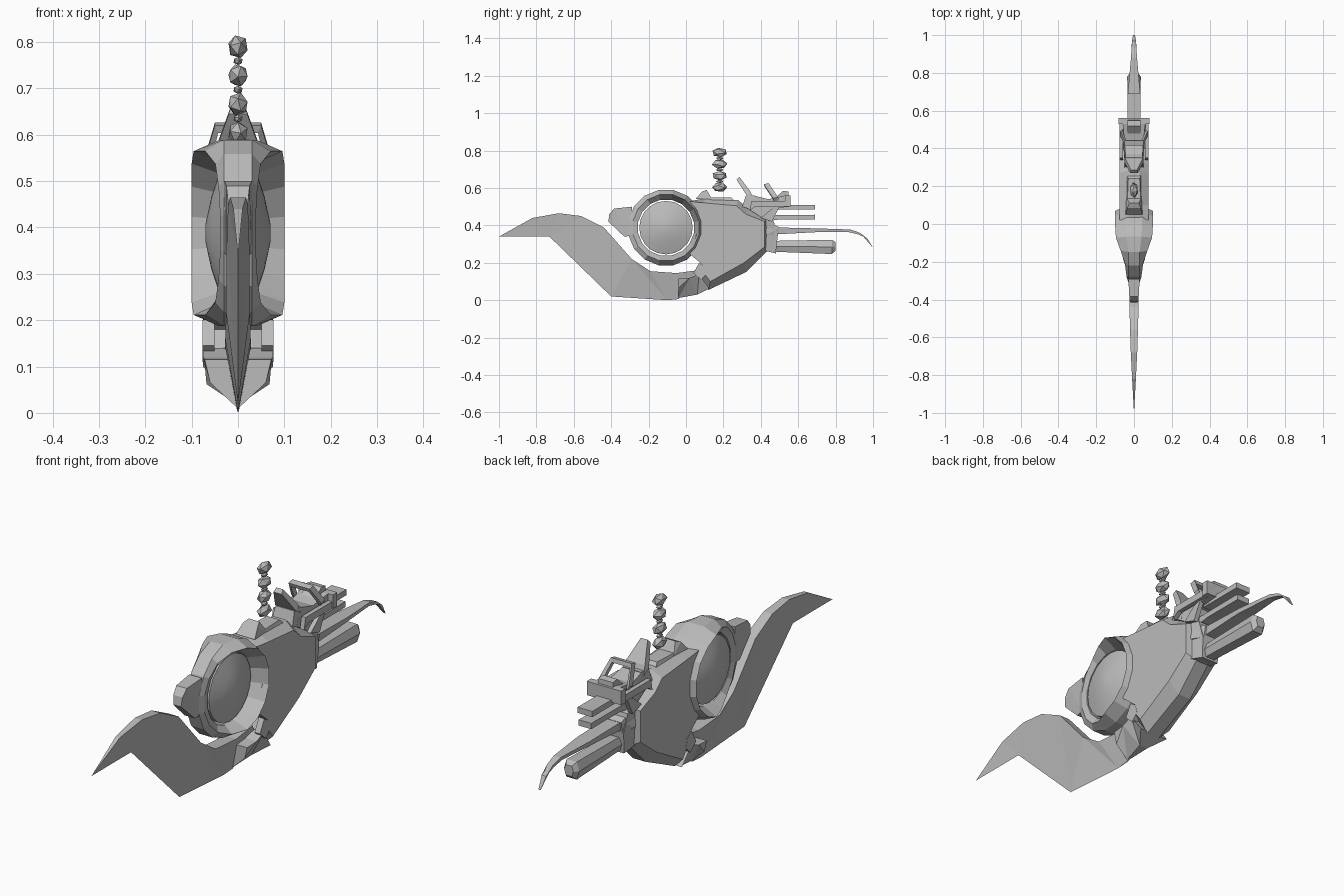
import bpy, bmesh, math
from mathutils import Vector, Matrix

grey = bpy.data.materials.new("plain grey")
grey.diffuse_color = (0.5, 0.5, 0.5, 1)


def finish(name, bm):
    bmesh.ops.remove_doubles(bm, verts=bm.verts, dist=0.0005)
    bmesh.ops.recalc_face_normals(bm, faces=bm.faces)
    me = bpy.data.meshes.new(name)
    bm.to_mesh(me)
    bm.free()
    me.materials.append(grey)
    ob = bpy.data.objects.new(name, me)
    bpy.context.collection.objects.link(ob)
    return ob


def loft(name, layers, closed=False):
    """Join equal-length loops of points with quads, capping the ends."""
    bm = bmesh.new()
    loops = [[bm.verts.new(p) for p in loop] for loop in layers]
    n = len(loops[0])
    pairs = list(zip(loops, loops[1:]))
    if closed:
        pairs.append((loops[-1], loops[0]))
    for a, b in pairs:
        for i in range(n):
            j = (i + 1) % n
            bm.faces.new((a[i], a[j], b[j], b[i]))
    if not closed:
        caps = [bm.faces.new(loops[0]), bm.faces.new(loops[-1])]
        bmesh.ops.triangulate(bm, faces=caps)
    return finish(name, bm)


def slab(name, pts, x=0.0):
    """Side outline of (y, z, half width) points, mirrored across x."""
    return loft(name, [[(x + s * w, y, z) for y, z, w in pts] for s in (-1, 1)])


def bar(name, outline, w, x=0.0):
    return slab(name, [(y, z, w) for y, z in outline], x)


# Ring housing, wide at the back and narrow at the nose
CY, CZ, SEG = -0.107, 0.388, 16


def ring_width(y):
    if y > -0.06:
        return 0.1
    if y > -0.2:
        return 0.05 + (y + 0.2) / 0.14 * 0.05
    return max(0.036, 0.05 + (y + 0.2) * 0.14)


sections = []
for i in range(SEG):
    a = 2 * math.pi * (i + 0.5) / SEG
    c, s = math.cos(a), math.sin(a)
    w = ring_width(CY + 0.18 * c)
    half = [(0.205, max(0.03, w * 0.42)), (0.18, w), (0.152, 0.034)]
    prof = half + [(r, -x) for r, x in reversed(half)]
    sections.append([(x, CY + r * c, CZ + r * s) for r, x in prof])
loft("ring_housing", sections, closed=True)

# Bulging lens inside the ring
lens = []
for r, x in [(0.02, -0.07), (0.08, -0.057), (0.143, -0.036),
             (0.143, 0.036), (0.08, 0.057), (0.02, 0.07)]:
    lens.append([(x, CY + r * math.cos(2 * math.pi * k / 20),
                  CZ + r * math.sin(2 * math.pi * k / 20)) for k in range(20)])
ob = loft("lens", lens)
for p in ob.data.polygons:
    p.use_smooth = abs(p.normal.x) > 0.5

# Nose bump in front of the ring
slab("nose_bump", [(-0.415, 0.42, .018), (-0.41, 0.46, .022), (-0.385, 0.49, .025),
                   (-0.29, 0.5, .03), (-0.29, 0.345, .03), (-0.33, 0.34, .025)])

# Curved keel blade, sharp along its lower edge
slab("keel_blade", [
    (-1, .34, 0), (-.82, .44, .010), (-.68, .465, .017), (-.56, .45, .021),
    (-.44, .39, .024), (-.29, .22, .026), (-.19, .155, .027), (-.05, .145, .028),
    (.06, .16, .028), (.08, .1, .028), (-.04, .006, .002), (-.1, .0, 0),
    (-.4, .02, 0), (-.73, .34, 0)])

# Main hull, hollowed to fit the ring, with chamfered top and belly
arc = [(CY + .19 * math.cos(a), CZ + .19 * math.sin(a))
       for a in [math.radians(d) for d in (-48, -30, -10, 10, 30, 48)]]
outer = arc + [(.1, .545), (.28, .535), (.33, .49), (.44, .43),
               (.43, .26), (.32, .15), (.12, .055), (.07, .12), (.1, .18)]
inner = arc + [(.1, .52), (.27, .505), (.32, .46), (.42, .42),
               (.42, .285), (.31, .2), (.13, .1), (.1, .14), (.1, .18)]
loft("hull", [[(x, y, z) for y, z in o] for x, o in
              ((-.076, inner), (-.03, outer), (.03, outer), (.076, inner))])

# Collar clamping the blade to the hull
slab("blade_collar", [(-.04, .012, .003), (-.04, .065, .06), (-.04, .115, .072),
                      (.02, .12, .075), (.07, .14, .075), (.125, .062, .068),
                      (.06, .03, .02)])
for s in (-1, 1):
    bar("collar_lug", [(.04, .145), (.07, .2), (.1, .18), (.11, .14), (.08, .11)],
        .013, s * .064)

# Rear mount and the tail pieces
slab("rear_mount", [(.41, .43, .06), (.47, .42, .05), (.49, .34, .045),
                    (.48, .25, .04), (.42, .265, .05)])
slab("tail_socket", [(.42, .43, .05), (.5, .39, .04), (.49, .34, .04), (.43, .35, .06)])
slab("tail_whip", [(.44, .39, .035), (.7, .384, .032), (.88, .378, .016), (.93, .36, .013),
                   (1, .28, .005), (.97, .33, .011), (.92, .352, .013), (.87, .364, .016),
                   (.7, .364, .03), (.44, .35, .032)])
hexagon = [(-.036, .5), (-.024, 0), (.024, 0), (.036, .5), (.024, 1), (-.024, 1)]
stations = [(.42, .26, .05, .9), (.5, .258, .06, .9), (.78, .247, .076, 1), (.8, .265, .045, .6)]
loft("exhaust_tube", [[(x * k, y, z + h * t) for x, t in hexagon] for y, z, h, k in stations])

# Upper engine block with side plates and rear fork
slab("engine_block", [(.33, .49, .05), (.36, .56, .045), (.44, .54, .05), (.53, .56, .06),
                      (.56, .55, .06), (.55, .5, .06), (.46, .49, .06), (.44, .42, .05)])
bar("cross_beam", [(.53, .5), (.53, .56), (.56, .56), (.56, .5)], .082)
for s in (-1, 1):
    bar("side_plate", [(.34, .48), (.37, .5), (.55, .5), (.55, .53), (.4, .53), (.35, .53)],
        .01, s * .068)
    bar("side_brace", [(.4, .44), (.46, .49), (.5, .5), (.46, .42)], .01, s * .058)
bar("upper_fork", [(.48, .485), (.48, .51), (.69, .51), (.69, .485)], .035)
bar("lower_fork", [(.42, .42), (.44, .455), (.69, .457), (.69, .432), (.5, .432)], .03)
bar("rear_cap", [(.48, .55), (.52, .585), (.548, .58), (.55, .55)], .035)

# Hoop over the engine block, leaning forward
hoop = []
for x, y, z in [(-.072, .48, .545), (-.05, .43, .62), (.05, .43, .62), (.072, .48, .545)]:
    k = .86 if abs(x) < .06 else .85
    hoop.append([(x, y - .014, z), (x, y + .012, z + .006),
                 (x * k, y + .016, z - .012), (x * k, y - .008, z - .016)])
loft("hoop", hoop)

# Raked windshield and saddle blocks
slab("windshield", [(.27, .645, .02), (.285, .66, .016), (.345, .58, .045),
                    (.36, .54, .05), (.325, .56, .05)])
slab("windshield_foot", [(.3, .5, .05), (.32, .56, .045), (.37, .56, .045), (.36, .48, .05)])
slab("saddle_front", [(.05, .54, .045), (.085, .58, .035), (.11, .59, .025),
                      (.14, .54, .04)])
slab("saddle_base", [(.12, .52, .045), (.13, .55, .035), (.24, .55, .03), (.27, .52, .04)])


# Stack of faceted beads separated by small spacers
def bead(name, z, size, turn):
    bm = bmesh.new()
    bmesh.ops.create_icosphere(bm, subdivisions=1, radius=1)
    m = (Matrix.Translation((0, .18, z)) @ Matrix.Diagonal((*size, 1))
         @ Matrix.Rotation(turn, 4, 'X'))
    bm.transform(m)
    finish(name, bm)


for i in range(4):
    bead("bead", .604 + i * .062, (.023, .042, .026), .5 + i * .6)
    if i < 3:
        bead("bead_spacer", .635 + i * .062, (.011, .02, .009), .3)
